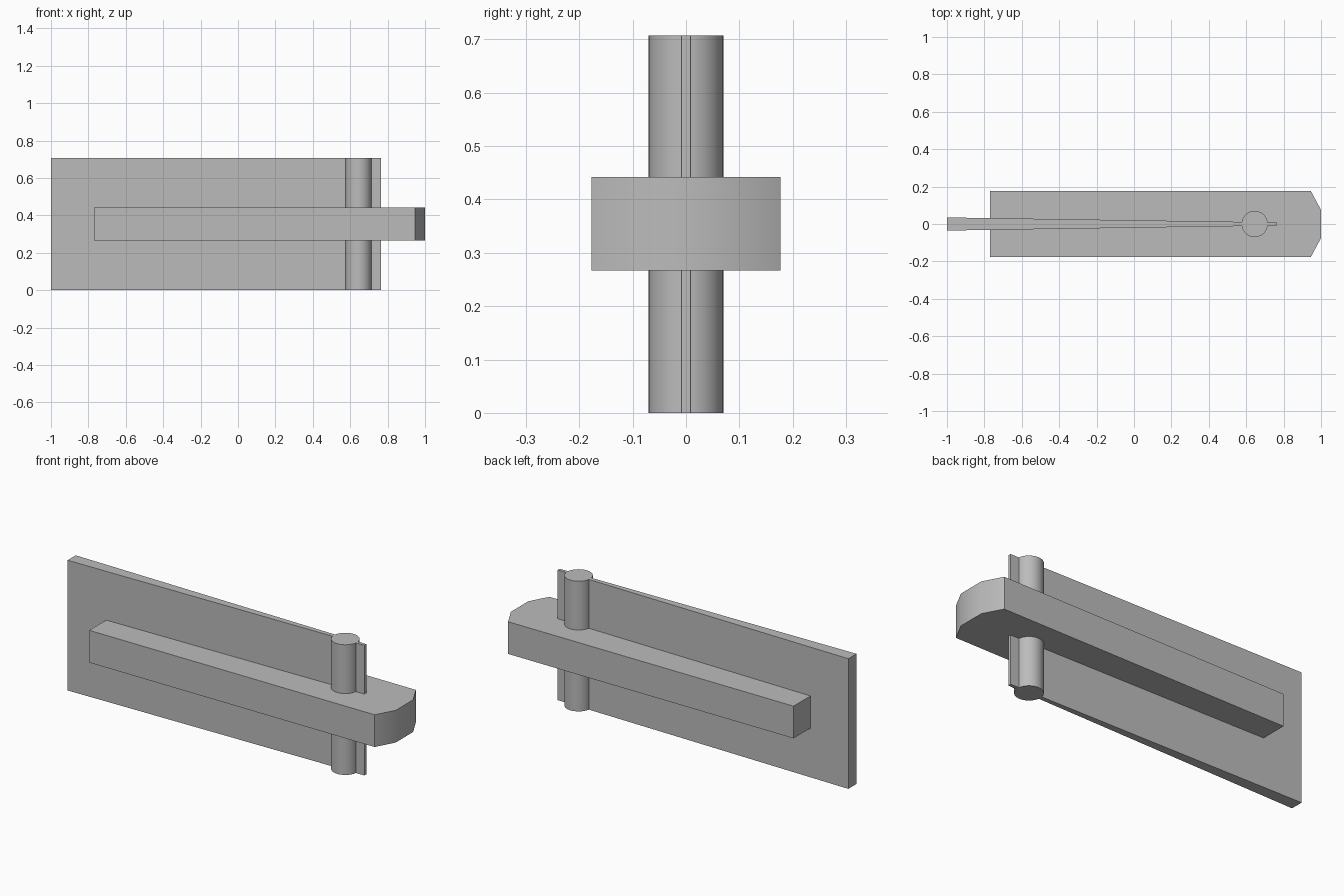
import bpy
import math

if "Cube" in bpy.data.objects:
    bpy.data.objects.remove(bpy.data.objects["Cube"], do_unlink=True)

HEIGHT = 0.707

grey = bpy.data.materials.new("plain_grey")
grey.use_nodes = True
grey.diffuse_color = (0.5, 0.5, 0.5, 1)
grey.node_tree.nodes["Principled BSDF"].inputs["Base Color"].default_value = (0.5, 0.5, 0.5, 1)


def prism(name, half_outline, z0, z1):
    """Extrude an outline mirrored across y = 0 from z0 to z1."""
    outline = [(x, -y) for x, y in half_outline] + list(reversed(half_outline))
    n = len(outline)
    verts = [(x, y, z) for z in (z0, z1) for x, y in outline]
    faces = [tuple(reversed(range(n))), tuple(range(n, 2 * n))]
    faces += [(i, (i + 1) % n, n + (i + 1) % n, n + i) for i in range(n)]
    mesh = bpy.data.meshes.new(name)
    mesh.from_pydata(verts, [], faces)
    obj = bpy.data.objects.new(name, mesh)
    bpy.context.collection.objects.link(obj)
    return finish(obj)


def finish(obj):
    """Apply the grey material and smooth the shallow edges."""
    obj.data.materials.append(grey)
    bpy.ops.object.select_all(action='DESELECT')
    obj.select_set(True)
    bpy.context.view_layer.objects.active = obj
    bpy.ops.object.shade_smooth_by_angle(angle=math.radians(35))
    return obj


# Tall blade, thin at the pivot end and thicker at the far end
prism("tapered_blade", [(-1, 0.035), (0.765, 0.0085)], 0, HEIGHT)

# Horizontal bar with a faceted nose
prism("cross_bar", [(-0.77, 0.177), (0.945, 0.177), (1, 0.075)], 0.267, 0.442)

# Upright round pivot
bpy.ops.mesh.primitive_cylinder_add(vertices=48, radius=0.07, depth=HEIGHT,
                                    location=(0.645, 0, HEIGHT / 2))
pivot = bpy.context.object
pivot.name = "pivot_pin"
finish(pivot)
